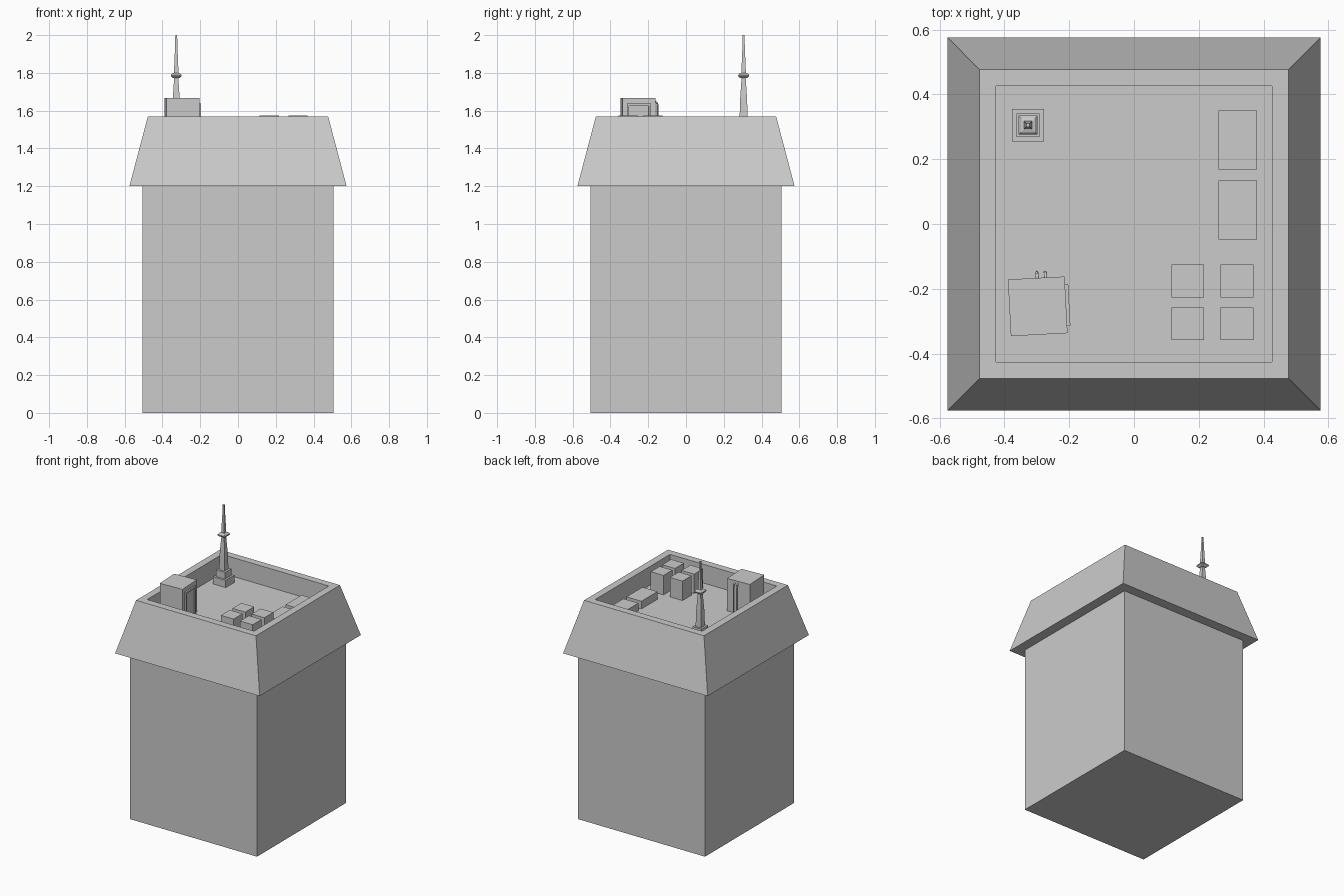
import bpy, bmesh, math
from mathutils import Matrix, Vector

if "Cube" in bpy.data.objects:
    bpy.data.objects.remove(bpy.data.objects["Cube"])

FLOOR = 1.435


def finish(name, bm, matrix=Matrix()):
    bmesh.ops.recalc_face_normals(bm, faces=bm.faces)
    bm.transform(matrix)
    mesh = bpy.data.meshes.new(name)
    bm.to_mesh(mesh)
    bm.free()
    obj = bpy.data.objects.new(name, mesh)
    bpy.context.collection.objects.link(obj)
    return obj


def box(name, x0, x1, y0, y1, z0, z1, matrix=Matrix()):
    bm = bmesh.new()
    size = Matrix.Diagonal((x1 - x0, y1 - y0, z1 - z0, 1))
    centre = Matrix.Translation(((x0 + x1) / 2, (y0 + y1) / 2, (z0 + z1) / 2))
    bmesh.ops.create_cube(bm, size=1, matrix=centre @ size)
    return finish(name, bm, matrix)


def square_stack(name, profile, cx=0, cy=0):
    """Loft square rings given as (half width, height), capped at both ends."""
    bm = bmesh.new()
    rings = [[bm.verts.new((cx + sx * h, cy + sy * h, z))
              for sx, sy in ((-1, -1), (1, -1), (1, 1), (-1, 1))] for h, z in profile]
    for a, b in zip(rings, rings[1:]):
        for i in range(4):
            j = (i + 1) % 4
            bm.faces.new((a[i], a[j], b[j], b[i]))
    bm.faces.new(rings[0][::-1])
    bm.faces.new(rings[-1])
    return finish(name, bm)


# Tower block and flared roof with sunken deck
box("tower_body", -0.505, 0.505, -0.505, 0.505, 0, 1.2)
square_stack("roof_parapet", [(0.575, 1.2), (0.477, 1.57), (0.425, 1.57), (0.425, FLOOR)])

# Antenna: stepped plinth, tapered mast, collar and spire
square_stack("antenna", [(0.05, FLOOR), (0.05, 1.487), (0.036, 1.487), (0.036, 1.535),
                         (0.022, 1.535), (0.0185, 1.66), (0.011, 1.772), (0.022, 1.775),
                         (0.029, 1.783), (0.029, 1.789), (0.022, 1.797), (0.012, 1.8),
                         (0.006, 1.95), (0.005, 2.0)], -0.327, 0.305)

# Four small roof units
for i, x in enumerate((0.115, 0.267)):
    for j, y in enumerate((-0.358, -0.226)):
        box(f"small_unit_{i}{j}", x, x + 0.101, y, y + 0.101, FLOOR, 1.575)

# Two low wide roof units
for i, y in enumerate((-0.048, 0.168)):
    box(f"low_unit_{i}", 0.261, 0.38, y, y + 0.182, FLOOR, 1.49)

# Stair hut, slightly turned
hut = Matrix.Translation((-0.297, -0.254, 0)) @ Matrix.Rotation(math.radians(3), 4, 'Z')
s = 0.0875
box("stair_hut", -s, s, -s, s, FLOOR, 1.668, hut)

# Door frame on the right wall of the hut
for name, y0, y1, z0, z1 in (("door_post_front", -0.064, -0.052, FLOOR, 1.625),
                             ("door_post_back", 0.052, 0.064, FLOOR, 1.625),
                             ("door_lintel", -0.064, 0.064, 1.625, 1.638)):
    box(name, s - 0.005, s + 0.01, y0, y1, z0, z1, hut)

# Bent pipes on the back wall of the hut
for i, x in enumerate((0.003, 0.029)):
    curve = bpy.data.curves.new(f"hut_pipe_{i}", 'CURVE')
    curve.dimensions = '3D'
    curve.bevel_depth = 0.005
    curve.bevel_resolution = 1
    curve.use_fill_caps = True
    points = [(x, s - 0.005, 1.648), (x, 0.096, 1.645), (x, 0.103, 1.63), (x, 0.104, FLOOR)]
    spline = curve.splines.new('POLY')
    spline.points.add(len(points) - 1)
    for p, co in zip(spline.points, points):
        p.co = (*(hut @ Vector(co)), 1)
    bpy.context.collection.objects.link(bpy.data.objects.new(f"hut_pipe_{i}", curve))
